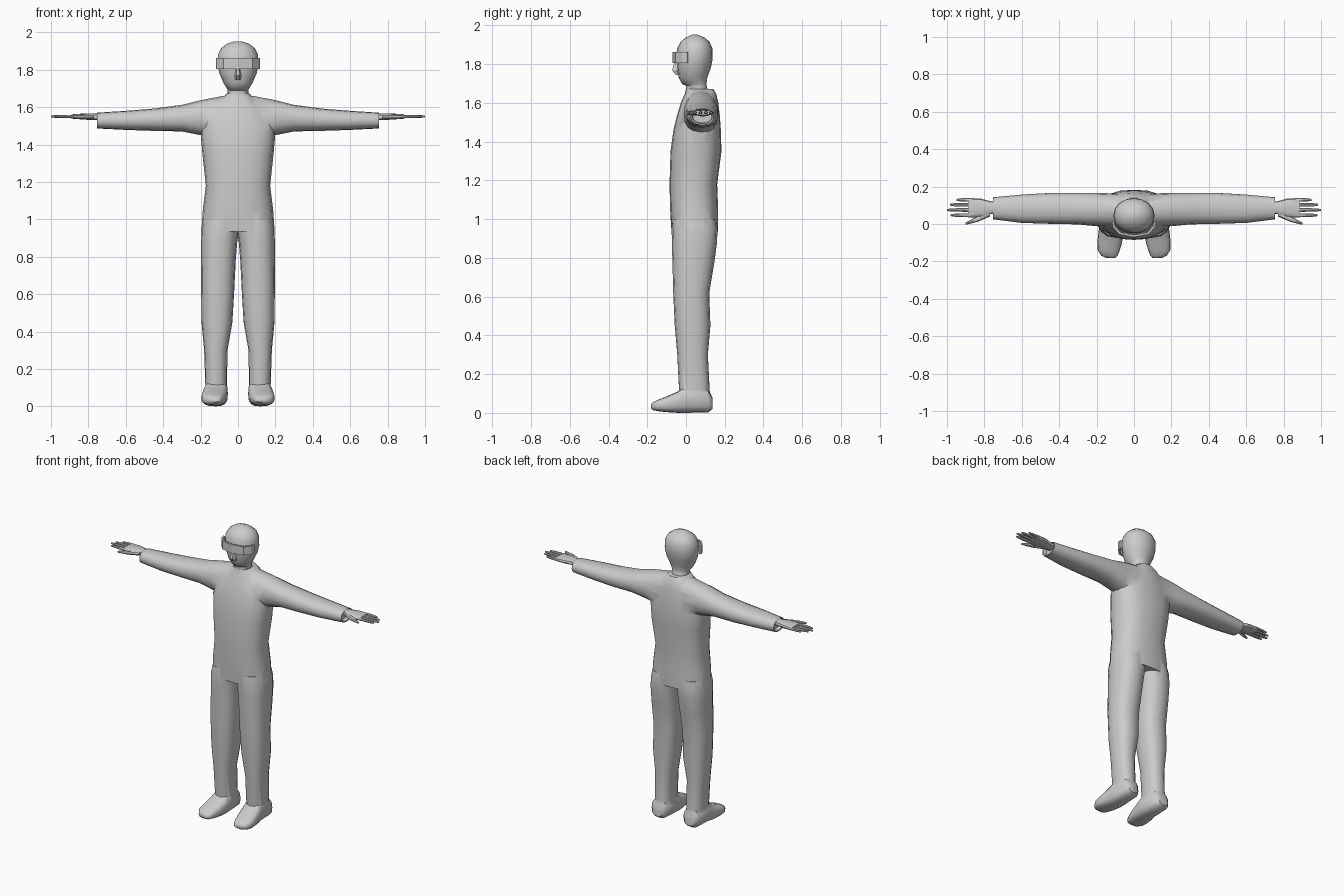
import bpy, bmesh, math

if "Cube" in bpy.data.objects:
    bpy.data.objects.remove(bpy.data.objects["Cube"])


def loft(name, axis, rings, n=16, p=2.5):
    """Skin superellipse sections; ring = (t, a0, a1, b0, b1) along the axis."""
    bm = bmesh.new()
    loops = []
    for t, a0, a1, b0, b1 in rings:
        loop = []
        for i in range(n):
            th = 2 * math.pi * i / n
            c, s = math.cos(th), math.sin(th)
            a = (a0 + a1) / 2 + (a1 - a0) / 2 * math.copysign(abs(c) ** (2 / p), c)
            b = (b0 + b1) / 2 + (b1 - b0) / 2 * math.copysign(abs(s) ** (2 / p), s)
            loop.append(bm.verts.new({'x': (t, a, b), 'y': (a, t, b), 'z': (a, b, t)}[axis]))
        loops.append(loop)
    for l0, l1 in zip(loops, loops[1:]):
        for i in range(n):
            j = (i + 1) % n
            bm.faces.new((l0[i], l0[j], l1[j], l1[i]))
    bm.faces.new(loops[0])
    bm.faces.new(loops[-1])
    return finish(name, bm)


def finish(name, bm):
    bmesh.ops.recalc_face_normals(bm, faces=bm.faces)
    me = bpy.data.meshes.new(name)
    bm.to_mesh(me)
    bm.free()
    ob = bpy.data.objects.new(name, me)
    bpy.context.collection.objects.link(ob)
    return ob


def union(base, parts):
    """Weld parts into base and delete them."""
    for part in parts:
        m = base.modifiers.new("weld", 'BOOLEAN')
        m.operation, m.solver, m.object = 'UNION', 'EXACT', part
    dg = bpy.context.evaluated_depsgraph_get()
    me = bpy.data.meshes.new_from_object(base.evaluated_get(dg))
    base.modifiers.clear()
    base.data = me
    for part in parts:
        bpy.data.objects.remove(part)


def smooth(ob, angle=40):
    bpy.ops.object.select_all(action='DESELECT')
    ob.select_set(True)
    bpy.context.view_layer.objects.active = ob
    bpy.ops.object.shade_smooth_by_angle(angle=math.radians(angle))


# Torso
suit = loft("body_suit", 'z', [(z, -w, w, f, b) for z, w, f, b in (
    (.935, .196, -.075, .165), (1.05, .188, -.082, .166), (1.18, .172, -.085, .161),
    (1.35, .19, -.08, .183), (1.46, .2, -.065, .18), (1.53, .19, -.048, .175),
    (1.60, .14, -.027, .167), (1.65, .085, -.005, .155), (1.672, .06, .0, .14))], n=20, p=2.5)

# Shoulders and sleeves with recessed cuffs
half = [(.08, -.012, .162, 1.42, 1.66), (.2, -.012, .167, 1.45, 1.637),
        (.3, -.002, .167, 1.47, 1.612), (.45, .001, .166, 1.473, 1.592),
        (.6, .006, .157, 1.478, 1.58), (.755, .025, .143, 1.486, 1.57),
        (.754, .032, .136, 1.493, 1.568), (.73, .035, .133, 1.497, 1.566)]
parts = [loft("sleeves", 'x', [(-r[0], *r[1:]) for r in reversed(half)] + half, p=2.3)]

# Legs and feet
leg = [(1.0, .012, .183, -.068, .155), (.95, -.008, .195, -.074, .163),
       (.88, .004, .197, -.073, .16), (.78, .012, .197, -.07, .147),
       (.62, .02, .197, -.066, .12), (.45, .03, .195, -.058, .126),
       (.3, .056, .181, -.045, .113), (.12, .059, .175, -.036, .122),
       (.04, .062, .173, -.03, .128)]
foot = [(.137, .085, .155, .02, .08), (.115, .062, .176, .003, .12),
        (.0, .054, .181, 0, .14), (-.04, .055, .19, 0, .112),
        (-.1, .064, .196, .004, .085), (-.14, .076, .194, .008, .07),
        (-.17, .088, .175, .014, .056), (-.181, .1, .15, .024, .045)]
for s in (1, -1):
    for name, axis, rings, p in (("leg", 'z', leg, 2.4), ("foot", 'y', foot, 2.8)):
        parts.append(loft(name, axis, [(t, a0 * s, a1 * s, b0, b1)
                                       for t, a0, a1, b0, b1 in rings], p=p))
union(suit, parts)
smooth(suit, 45)

# Head and neck
head = loft("head", 'z', [(z, -w, w, f, b) for z, w, f, b in (
    (1.64, .057, .0, .12), (1.69, .055, .0, .106), (1.695, .057, -.018, .105),
    (1.73, .078, -.038, .11), (1.78, .1, -.045, .128), (1.83, .11, -.05, .138),
    (1.88, .107, -.047, .137), (1.915, .09, -.028, .122), (1.938, .06, .0, .095),
    (1.952, .02, .03, .06))], n=16, p=2.1)
smooth(head, 50)

# Nose
loft("nose", 'z', [(1.745, -.014, .014, -.055, -.02), (1.768, -.018, .018, -.076, -.02),
                   (1.82, -.008, .008, -.06, -.02)], n=6, p=2)

# Wraparound goggles
bm = bmesh.new()
path = [(-.112, .01), (-.106, -.015), (-.075, -.05), (0, -.064),
        (.075, -.05), (.106, -.015), (.112, .01)]
rows = [[bm.verts.new((x, y, z)) for x, y in path] for z in (1.805, 1.862)]
for i in range(len(path) - 1):
    bm.faces.new((rows[0][i], rows[0][i + 1], rows[1][i + 1], rows[1][i]))
goggles = finish("goggles", bm)
thick = goggles.modifiers.new("thickness", 'SOLIDIFY')
thick.thickness, thick.offset = .012, 0

# Hands: palm, four fingers and thumb
palm = [(.725, .058, .115, 1.53, 1.565), (.77, .052, .122, 1.53, 1.566),
        (.82, .036, .136, 1.533, 1.566), (.885, .036, .139, 1.538, 1.562)]
thumb = [(.77, .04, .08, 1.535, 1.56), (.83, .014, .045, 1.535, 1.56),
         (.87, .003, .024, 1.538, 1.557), (.9, -.004, .008, 1.541, 1.553)]
for side, s in (("left", 1), ("right", -1)):
    hand = loft(side + "_hand", 'x', [(r[0] * s, *r[1:]) for r in palm], n=12)
    digits = [loft("thumb", 'x', [(r[0] * s, *r[1:]) for r in thumb], n=8, p=2)]
    for y, tip in ((.047, .98), (.075, 1.0), (.103, .985), (.129, .95)):
        rings = [(.865, .010, .009), (tip - .03, .009, .008), (tip, .005, .005)]
        digits.append(loft("finger", 'x', [(x * s, y - w, y + w, 1.55 - h, 1.55 + h)
                                           for x, w, h in rings], n=8, p=2))
    union(hand, digits)
    smooth(hand)
